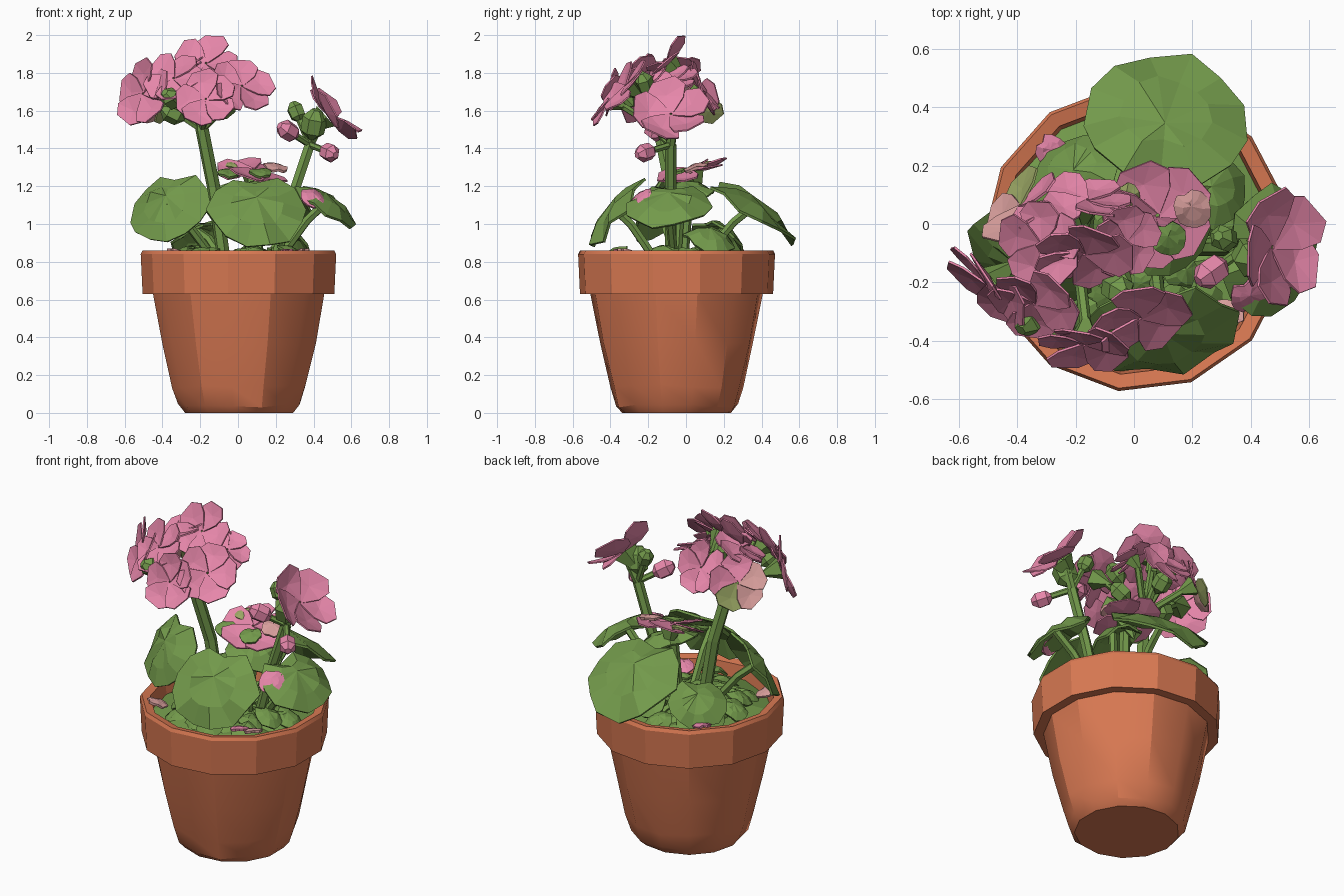
import bpy, math, random
from mathutils import Vector, Matrix

random.seed(4)
cube = bpy.data.objects.get("Cube")
if cube:
    bpy.data.objects.remove(cube)


def material(name, rgb):
    m = bpy.data.materials.new(name)
    m.use_nodes = True
    m.diffuse_color = (*rgb, 1)
    m.node_tree.nodes["Principled BSDF"].inputs["Base Color"].default_value = (*rgb, 1)
    return m


TERRACOTTA = material("terracotta", (0.69, 0.19, 0.085))
GREEN = material("leaf green", (0.17, 0.32, 0.07))
PINK = material("petal pink", (0.79, 0.24, 0.40))
PALE = material("pale pink", (0.68, 0.34, 0.33))
OLIVE = material("pale olive", (0.33, 0.39, 0.13))


def build(name, verts, faces, mats, thickness=0.0, matrix=None):
    mesh = bpy.data.meshes.new(name)
    mesh.from_pydata(verts, [], faces)
    for m in mats:
        mesh.materials.append(m)
    obj = bpy.data.objects.new(name, mesh)
    bpy.context.collection.objects.link(obj)
    if matrix:
        obj.matrix_world = matrix
    if thickness:
        mod = obj.modifiers.new("thickness", "SOLIDIFY")
        mod.thickness = thickness
        mod.offset = 0
    return obj


def rings_mesh(centre, rings):
    """Fan from a centre point to the first ring, then quads from ring to ring."""
    n = len(rings[0])
    verts = [centre] + [p for ring in rings for p in ring]
    faces = [(0, 1 + i, 1 + (i + 1) % n) for i in range(n)]
    for r in range(len(rings) - 1):
        a, b = 1 + r * n, 1 + (r + 1) * n
        faces += [(a + i, b + i, b + (i + 1) % n, a + (i + 1) % n) for i in range(n)]
    return verts, faces


def circle(radius, z, n, jitter=0.0):
    pts = []
    for i in range(n):
        a = math.tau * (i + 0.5) / n
        r = radius * (1 + random.uniform(-jitter, jitter))
        pts.append((r * math.cos(a), r * math.sin(a), z + random.uniform(-jitter, jitter)))
    return pts


def frame(loc, normal, roll=0.0):
    """Local z follows the normal, local y points down the slope."""
    n = Vector(normal).normalized()
    down = Vector((n.x, n.y, 0.0))
    if down.length < 0.01:
        down = Vector((0, -1, 0))
    y = (down - n * down.dot(n)).normalized()
    x = y.cross(n)
    rot = Matrix((x, y, n)).transposed().to_4x4()
    return Matrix.Translation(loc) @ rot @ Matrix.Rotation(roll, 4, "Z")


def stem(name, points, radius):
    curve = bpy.data.curves.new(name, "CURVE")
    curve.dimensions = "3D"
    curve.bevel_depth = radius
    curve.bevel_resolution = 1
    curve.use_fill_caps = True
    spline = curve.splines.new("POLY")
    spline.points.add(len(points) - 1)
    for p, co in zip(spline.points, points):
        p.co = (*co, 1)
    spline.use_smooth = False
    curve.materials.append(GREEN)
    obj = bpy.data.objects.new(name, curve)
    bpy.context.collection.objects.link(obj)


def leaf(name, loc, normal, width, length, droop=0.06, mat=GREEN):
    """Rounded, lobed blade with a notch at the stalk side and a drooping rim."""
    n = 13
    rings = []
    for t in (0.55, 1.0):
        ring = []
        for i in range(n):
            a = math.tau * i / n - math.pi / 2
            r = t * (1 + random.uniform(-0.06, 0.06))
            if i == 0:
                r *= 0.75
            z = -droop * t * t + random.uniform(-0.1, 0.1) * width * t * 0.6
            ring.append((r * width / 2 * math.cos(a), r * length / 2 * math.sin(a), z))
        rings.append(ring)
    v, f = rings_mesh((0, -0.1 * length, 0.0), rings)
    build(name, v, f, [mat], 0.014, frame(loc, normal))


def floret(name, loc, normal, radius, petals=(PINK,), cup=0.2):
    """Five broad overlapping petals, coloured in turn, around a green calyx."""
    outline = [(0.05, 0.0), (0.42, 0.4), (0.54, 0.72), (0.3, 0.99),
               (-0.3, 0.97), (-0.54, 0.7), (-0.42, 0.4)]
    verts, faces = [], []
    m = len(outline)
    for k in range(5):
        turn = Matrix.Rotation(math.tau * k / 5 + random.uniform(-0.1, 0.1), 3, "Z")
        tilt = random.uniform(-0.2, 0.2)
        base = len(verts)
        for x, y in [(0.0, 0.6)] + outline:
            z = cup * y * y * 0.4 + tilt * y * 0.7 + x * 0.2 - (0.06 if (x, y) == (0.0, 0.6) else 0)
            verts.append(turn @ Vector((x, y, z)) * radius)
        faces += [(base, base + 1 + i, base + 1 + (i + 1) % m) for i in range(m)]
    place = frame(loc, normal, random.uniform(0, 1))
    obj = build(name + "_petals", verts, faces, petals, 0.008, place)
    for poly in obj.data.polygons:
        poly.material_index = (poly.index // m) % len(petals)
    v, f = rings_mesh((0, 0, -0.8 * radius), [circle(0.38 * radius, -0.05 * radius, 5)])
    build(name + "_calyx", v, f, [GREEN], 0, place)


def bud(name, loc, axis, size, mat):
    v, f = rings_mesh((0, 0, -size), [circle(size * 0.7, -size * 0.4, 6),
                                      circle(size * 0.75, size * 0.5, 6),
                                      circle(size * 0.3, size, 6)])
    f.append(tuple(range(len(v) - 6, len(v))))
    build(name, v, f, [mat], 0, frame(loc, axis))


# Pot: one turned profile from the base to the inside of the rim
CX, CY = 0.01, -0.05
profile = [(0.29, 0.0), (0.325, 0.04), (0.355, 0.14), (0.41, 0.37), (0.46, 0.63),
           (0.515, 0.63), (0.525, 0.84), (0.515, 0.86), (0.467, 0.85), (0.45, 0.72)]
v, f = rings_mesh((0, 0, 0), [circle(r, z, 13, 0.012 if 0 < z < 0.5 else 0) for r, z in profile])
pot = build("pot", v, [tuple(reversed(q)) for q in f], [TERRACOTTA],
            0, Matrix.Translation((CX, CY, 0)))
bpy.context.view_layer.objects.active = pot
pot.select_set(True)
bpy.ops.object.shade_smooth_by_angle(angle=math.radians(27))
pot.select_set(False)

# Low ground cover filling the pot, with a few fallen petals
v, f = rings_mesh((0, 0, 0.82), [circle(0.16, 0.80, 13, 0.04), circle(0.32, 0.78, 13, 0.04),
                                 circle(0.462, 0.76, 13, 0.01)])
build("ground_cover", v, f, [GREEN], 0, Matrix.Translation((CX, CY, 0)))
for i in range(24):
    a = i * 2.4
    r = 0.09 + 0.27 * math.sqrt(i / 24)
    tip = (math.cos(a) * 0.5, math.sin(a) * 0.5, 1)
    leaf("small_leaf", (CX + r * math.cos(a), CY + r * math.sin(a), 0.82 + random.uniform(-0.01, 0.05)),
         tip, 0.15, 0.17, 0.03)
for x, y, mat in [(0.32, -0.31, PALE), (-0.32, -0.31, PALE), (-0.28, 0.25, PINK), (0.24, -0.33, PINK)]:
    leaf("fallen_petal", (x, y, 0.855), (-x, -y, 1.2), 0.10, 0.12, 0.01, mat)

# Big leaves, each with its stalk
big_leaves = [
    ("front_leaf", (0.10, -0.40, 1.10), (0.05, -0.78, 0.62), 0.51, 0.48, (0.07, -0.14)),
    ("back_leaf", (0.11, 0.385, 1.12), (0.05, 0.58, 0.8), 0.56, 0.54, (0.08, 0.06)),
    ("right_leaf", (-0.39, -0.17, 1.11), (-0.45, -0.7, 0.45), 0.46, 0.42, (-0.10, -0.04)),
    ("left_leaf", (0.49, -0.10, 1.14), (0.55, -0.1, 0.8), 0.46, 0.38, (0.19, -0.06)),
    ("back_right_leaf", (-0.22, 0.20, 0.97), (-0.4, 0.5, 0.8), 0.32, 0.30, (-0.06, 0.03)),
    ("back_left_leaf", (0.28, 0.14, 0.96), (0.4, 0.3, 0.85), 0.28, 0.26, (0.14, 0.02)),
    ("centre_leaf", (0.14, -0.02, 1.21), (0.3, -0.1, 0.9), 0.34, 0.28, (0.10, -0.05)),
]
for name, loc, normal, width, length, foot in big_leaves:
    leaf(name, loc, normal, width, length)
    p = Vector(loc) - Vector(normal).normalized() * 0.01
    bottom = Vector((*foot, 0.78))
    stem(name + "_stalk", [bottom, bottom.lerp(p, 0.6) + Vector((0, 0, 0.03)), p], 0.024)
leaf("pink_leaf_tip", (0.40, -0.25, 1.15), (0.35, -0.6, 0.7), 0.14, 0.14, 0.02, PINK)

# Large flower head: florets on short stalks from one hub
hub = Vector((-0.19, -0.14, 1.50))
stem("main_stem", [(-0.07, -0.06, 0.78), (-0.13, -0.08, 1.2), hub, (-0.20, -0.15, 1.7)], 0.036)
head = [
    ((-0.50, -0.21, 1.69), (-0.7, -0.6, 0.3), 0.18, [PINK]),
    ((-0.17, -0.41, 1.66), (-0.05, -0.85, 0.4), 0.16, [PINK]),
    ((0.02, -0.32, 1.73), (0.3, -0.75, 0.5), 0.17, [PINK]),
    ((-0.17, -0.10, 1.85), (-0.05, -0.75, 0.6), 0.17, [PINK]),
    ((-0.16, 0.08, 1.71), (0.1, 0.85, 0.45), 0.15, [PINK]),
    ((-0.34, -0.27, 1.77), (-0.35, -0.7, 0.6), 0.16, [PINK]),
    ((-0.39, 0.06, 1.67), (-0.6, 0.6, 0.4), 0.16, [PALE, PALE, PINK, PINK, OLIVE]),
    ((-0.32, -0.07, 1.82), (-0.4, -0.2, 0.85), 0.15, [PINK]),
    ((-0.03, -0.06, 1.76), (0.5, -0.3, 0.8), 0.13, [PINK]),
]
for loc, normal, radius, petals in head:
    floret("head_floret", loc, normal, radius, petals)
    stem("floret_stalk", [hub, Vector(loc) - Vector(normal).normalized() * radius * 0.5], 0.02)
head_buds = [(-0.34, -0.16, 1.58), (-0.07, -0.19, 1.61), (-0.18, 0.02, 1.62),
             (-0.35, -0.32, 1.66), (-0.06, -0.22, 1.74), (-0.2, -0.06, 1.76)]
for p in head_buds:
    bud("green_bud", p, Vector(p) - hub, 0.07, GREEN)

# Side flower with buds
fork = Vector((0.38, -0.08, 1.42))
stem("side_stem", [(0.19, -0.08, 0.78), (0.28, -0.08, 1.12), fork], 0.03)
floret("side_flower", (0.47, -0.08, 1.58), (0.75, 0.0, 0.65), 0.2, [PINK], 0.6)
side_buds = [((0.48, -0.21, 1.38), 0.065, PINK), ((0.27, -0.16, 1.49), 0.07, PINK),
             ((0.31, -0.05, 1.59), 0.06, GREEN), ((0.40, -0.11, 1.52), 0.09, GREEN)]
for loc, size, mat in side_buds:
    bud("side_bud", loc, Vector(loc) - fork, size, mat)
    stem("bud_stalk", [fork, loc], 0.018)
stem("side_flower_stalk", [fork, (0.45, -0.06, 1.57)], 0.025)

# Low central flower facing up, with green sepals and one pale petal
stem("centre_stem", [(0.06, -0.02, 0.78), (0.08, 0.02, 1.26)], 0.03)
floret("centre_flower", (0.08, 0.03, 1.29), (0.1, -0.33, 0.95), 0.19, [PINK], 0.1)
leaf("centre_pale_petal", (0.20, 0.05, 1.31), (0.15, -0.3, 0.95), 0.12, 0.14, 0.01, PALE)
leaf("centre_olive_petal", (-0.03, 0.09, 1.32), (0.1, -0.33, 0.95), 0.10, 0.10, 0.01, OLIVE)
for x, y, z in [(-0.05, -0.05, 1.275), (0.12, -0.05, 1.28)]:
    leaf("centre_sepal", (x, y, z), (0.1, -0.33, 0.95), 0.12, 0.12, 0.01)
